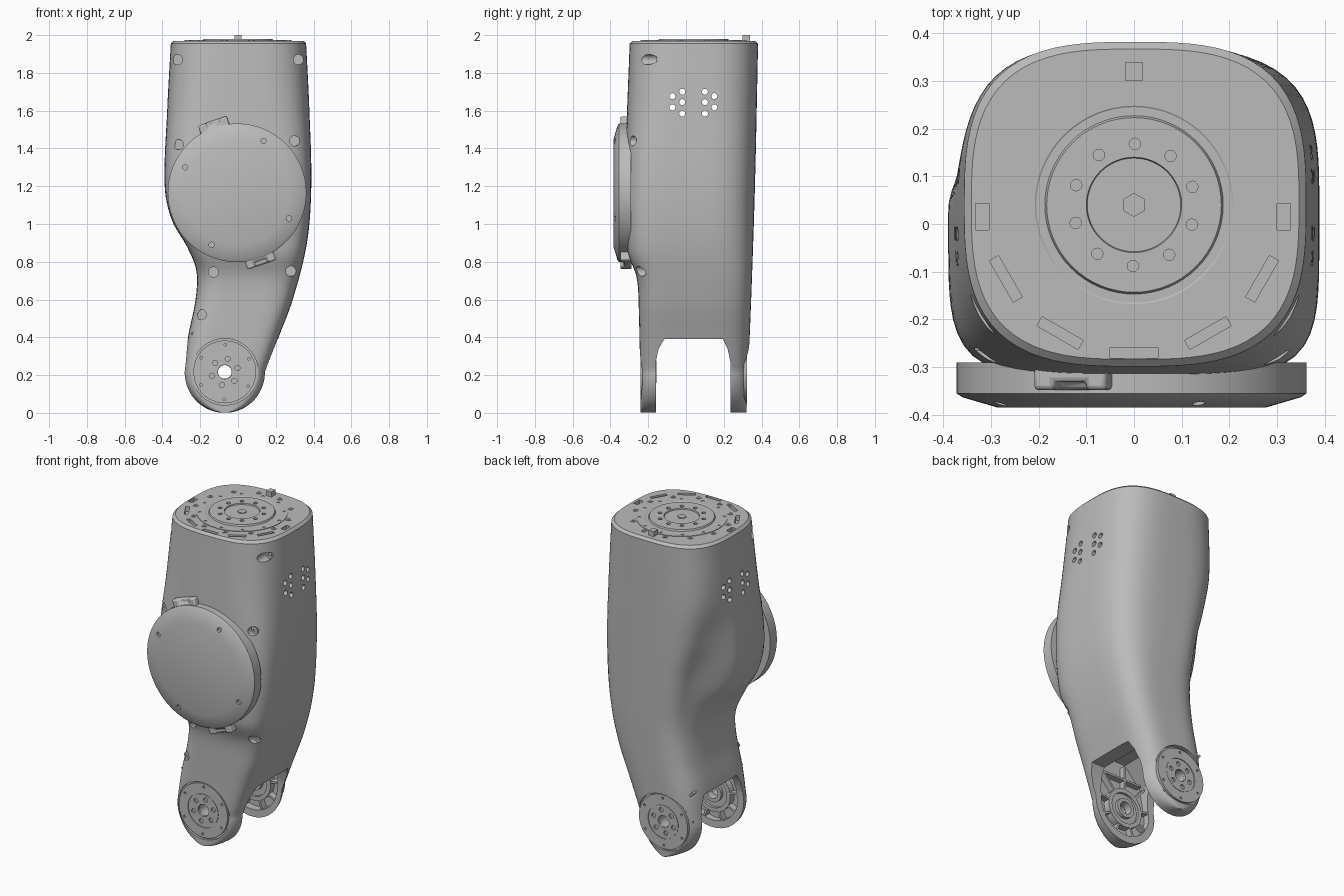
import bpy, bmesh, math
from mathutils import Vector, Matrix

cube = bpy.data.objects.get("Cube")
if cube:
    bpy.data.objects.remove(cube, do_unlink=True)

GREY = (0.5, 0.5, 0.5, 1)
grey = bpy.data.materials.new("plain_grey")
grey.use_nodes = True
grey.diffuse_color = GREY
grey.node_tree.nodes["Principled BSDF"].inputs["Base Color"].default_value = GREY

X, Y, Z = Vector((1, 0, 0)), Vector((0, 1, 0)), Vector((0, 0, 1))


def finish(name, bm):
    bmesh.ops.remove_doubles(bm, verts=bm.verts, dist=1e-5)
    bmesh.ops.recalc_face_normals(bm, faces=bm.faces)
    mesh = bpy.data.meshes.new(name)
    bm.to_mesh(mesh)
    bm.free()
    mesh.materials.append(grey)
    obj = bpy.data.objects.new(name, mesh)
    bpy.context.scene.collection.objects.link(obj)
    return obj


def bridge(bm, a, b):
    n = len(a)
    for i in range(n):
        quad = [a[i], a[(i + 1) % n], b[(i + 1) % n], b[i]]
        bm.faces.new(quad)


def lathe(name, profile, origin, axis=Z, n=48):
    """Closed (radius, height) loop turned round an axis."""
    bm = bmesh.new()
    m = Matrix.Translation(origin) @ axis.to_track_quat('Z', 'Y').to_matrix().to_4x4()
    rings = []
    for r, h in profile:
        r = max(r, 1e-4)
        rings.append([bm.verts.new(m @ Vector((r * math.cos(k * math.tau / n),
                      r * math.sin(k * math.tau / n), h))) for k in range(n)])
    for a, b in zip(rings, rings[1:] + rings[:1]):
        bridge(bm, a, b)
    return finish(name, bm)


def rod(name, r, start, length, axis=Z, n=24):
    bm = bmesh.new()
    m = Matrix.Translation(Vector(start) + axis * length / 2) @ axis.to_track_quat('Z', 'Y').to_matrix().to_4x4()
    bmesh.ops.create_cone(bm, cap_ends=True, segments=n, radius1=r, radius2=r, depth=length, matrix=m)
    return finish(name, bm)


def box(name, size, loc, angle=0, axis='Z'):
    bm = bmesh.new()
    m = Matrix.Translation(loc) @ Matrix.Rotation(angle, 4, axis) @ Matrix.Diagonal((*size, 1))
    bmesh.ops.create_cube(bm, size=1, matrix=m)
    return finish(name, bm)


def prism(name, start, end):
    bm = bmesh.new()
    a, b = ([bm.verts.new(p) for p in loop] for loop in (start, end))
    bridge(bm, a, b)
    bm.faces.new(a)
    bm.faces.new(b)
    return finish(name, bm)


def join(name, objs):
    bm = bmesh.new()
    for o in objs:
        bm.from_mesh(o.data)
        bpy.data.objects.remove(o, do_unlink=True)
    return finish(name, bm)


def cut(obj, cutters):
    tool = join("cutter", cutters)
    tool.hide_render = True
    mod = obj.modifiers.new("cut", 'BOOLEAN')
    mod.operation, mod.solver, mod.object = 'DIFFERENCE', 'EXACT', tool
    with bpy.context.temp_override(object=obj, active_object=obj):
        bpy.ops.object.modifier_apply(modifier=mod.name)
    bpy.data.objects.remove(tool, do_unlink=True)


def around(count, r, start=0):
    return [(r * math.cos(a), r * math.sin(a)) for a in
            (start + math.tau * k / count for k in range(count))]


def curve(keys, z):
    """Smooth curve through (z, value) keys."""
    slope = lambda a, b: (keys[b][1] - keys[a][1]) / (keys[b][0] - keys[a][0])
    z = min(max(z, keys[0][0]), keys[-1][0])
    i = max(k for k in range(len(keys) - 1) if keys[k][0] <= z)
    last = len(keys) - 1
    m0, m1 = (slope(max(k - 1, 0), min(k + 1, last)) for k in (i, i + 1))
    (z0, v0), (z1, v1) = keys[i], keys[i + 1]
    d = z1 - z0
    t = (z - z0) / d
    s = t * t * (3 - 2 * t)
    return v0 + (v1 - v0) * s + d * (t * (1 - t) ** 2 * m0 - t * t * (1 - t) * m1)


# Shell outline, measured up the leg
JX, JZ, JR = -0.07, 0.217, 0.217
RIGHT = [(JZ, .147), (.4, .215), (.6, .29), (.9, .365), (1.2, .388), (1.6, .378), (1.97, .36)]
LEFT = [(JZ, -.287), (.4, -.265), (.6, -.225), (.75, -.22), (.87, -.265), (1.02, -.35),
        (1.2, -.388), (1.6, -.375), (1.97, -.355)]
LEFT_BACK = [(JZ, -.287), (.4, -.265), (.6, -.22), (.8, -.2), (1.1, -.23), (1.35, -.3), (1.6, -.355), (1.97, -.355)]
FRONT = [(0, -.24), (.55, -.25), (.72, -.262), (.86, -.31), (1.3, -.32), (1.97, -.298)]
BACK = [(0, .32), (.6, .345), (1.2, .365), (1.97, .382)]
SQUARE_FRONT = [(0, 7), (.7, 5), (1.2, 5), (1.6, 3.6), (1.97, 3)]
SQUARE_BACK = [(0, 4), (1.2, 3.6), (1.97, 3)]


def section(z, inset=0, n=96):
    xr, xl, xb = (curve(k, z) for k in (RIGHT, LEFT, LEFT_BACK))
    yf, yb = curve(FRONT, z), curve(BACK, z)
    if z < JZ:
        w = math.sqrt(max(JR ** 2 - (z - JZ) ** 2, 0))
        xr, xl, xb = JX + w, JX - w, JX - w
    cx, cy = (xr + xl) / 2, (yf + yb) / 2
    pts = []
    for k in range(n):
        c, s = math.cos(k * math.tau / n), math.sin(k * math.tau / n)
        e = curve(SQUARE_BACK if s > 0 else SQUARE_FRONT, z)
        r = (abs(c) ** e + abs(s) ** e) ** (-1 / e)
        y = cy + s * r * ((yb - yf) / 2 - inset)
        t = min(max((y - .03) / .25, 0), 1)
        t = t * t * (3 - 2 * t)
        side = xr - cx if c > 0 else cx - (xl + (xb - xl) * t)
        pts.append((cx + c * r * (side - inset), y, z))
    return pts


# Lofted shell
levels = [JZ * (1 - math.cos(math.radians(a))) for a in range(5, 90, 6)]
levels += [JZ + (1.955 - JZ) * k / 60 for k in range(61)]
bm = bmesh.new()
rings = [[bm.verts.new(p) for p in section(z)] for z in levels]
rings.append([bm.verts.new((x, y, 1.97)) for x, y, z in section(1.955, .015)])
for lower, upper in zip(rings, rings[1:]):
    bridge(bm, lower, upper)
bm.faces.new(rings[0])
bm.faces.new(rings[-1])
shell = finish("leg_shell", bm)

# Fork gap and the hollow behind each fork
gap = [(-.16, -.1), (-.16, .27), (-.145, .34), (-.115, .39), (.195, .39), (.22, .34), (.235, .27), (.235, -.1)]
cut(shell, [prism("gap", [(-1, y, z) for y, z in gap], [(1, y, z) for y, z in gap])])
arch = [(JX + .172 * math.cos(a), JZ + .172 * math.sin(a)) for a in
        (math.pi + math.pi * k / 24 for k in range(25))] + [(.12, .4), (.06, .52), (-.1, .52), (-.21, .4)]
cut(shell, [prism("hollow", [(x, -.2, z) for x, z in arch], [(x, .285, z) for x, z in arch])])

# Joint recesses, axle hole, vents and screw holes
cut(shell, [rod("recess", .176, (JX, -.226, JZ), .2, -Y, 64), rod("recess", .176, (JX, .308, JZ), .2, Y, 64)])
cut(shell, [rod("axle", .036, (JX, -1, JZ), 2, Y)])
vents = [(y, z) for y in (-.02, .1) for z in (1.585, 1.645, 1.7)]
vents += [(y, z) for y in (-.072, .15) for z in (1.617, 1.677)]
cut(shell, [rod("vent", .016, (-1, y, z), 2, X, 16) for y, z in vents])
screws = [(-.32, 1.87, -.15), (.32, 1.87, -.15), (-.315, 1.42, -.26), (.3, 1.44, -.26),
          (-.13, .745, -.235), (.28, .75, -.21), (-.195, .52, -.215)]
cut(shell, [rod("screw_hole", .027, (x, y, z), 1, -Y) for x, z, y in screws])
join("shell_screws", [lathe("screw", [(.009, 0), (.009, .006), (.019, .006), (.019, 0)],
                            (x, y + .001, z), -Y, 20) for x, z, y in screws])

# Joint discs, hubs and ribs in the two forks
for name, y, inner, out in (("front", -.226, -.2, -Y), ("back", .308, .285, Y)):
    disc = lathe(name + "_joint_disc", [(.037, -.004), (.037, .012), (.1, .012), (.1, .009), (.104, .009),
                 (.104, .014), (.166, .014), (.166, -.004)], (JX, y, JZ), out, 64)
    holes = [(JX + x, JZ + z, .014) for x, z in around(6, .07, .3)]
    holes += [(JX + x, JZ + z, .007) for x, z in around(6, .145, .5)]
    cut(disc, [rod("bolt_hole", r, (x, y + out.y * .002, z), .1, out, 12) for x, z, r in holes])
    lathe(name + "_bearing", [(.038, 0), (.038, .045), (.06, .045), (.06, .025), (.095, .025),
          (.095, .04), (.12, .04), (.12, 0)], (JX, inner, JZ), -out)
    ribs = []
    for k in range(9):
        a = math.tau * k / 9 + math.pi / 2
        far = .27 if math.sin(a) > .7 else .182
        mid = (far + .11) / 2
        ribs.append(box("rib", (far - .11, .04, .012), (JX + mid * math.cos(a), inner - out.y * .018,
                        JZ + mid * math.sin(a)), -a, 'Y'))
    ribs.append(box("rib", (.27, .04, .012), (JX + .02, inner - out.y * .018, .4)))
    join(name + "_ribs", ribs)

# Round front cover with its two lugs
CX, CZ = -.005, 1.165
cover = lathe("round_cover", [(0, -.03), (.367, -.03), (.367, .035), (.355, .043), (.28, .065), (0, .065)],
              (CX, -.32, CZ), -Y, 96)
pins = [(-.28, 1.3), (.135, 1.44), (.27, 1.03), (-.14, .89)]
cut(cover, [rod("cover_hole", .014, (x, -.363, z), .1, -Y, 16) for x, z in pins])
for name, a in (("upper_lug", math.radians(109)), ("lower_lug", math.radians(-71))):
    lug = box(name, (.08, .06, .16), (CX + .363 * math.cos(a), -.318, CZ + .363 * math.sin(a)), -a, 'Y')
    bevel = lug.modifiers.new("bevel", 'BEVEL')
    bevel.width, bevel.segments = .012, 2
    cut(lug, [box("notch", (.04, .06, .07), (CX + .395 * math.cos(a), -.36, CZ + .395 * math.sin(a)), -a, 'Y')])

# Top flange: slots, stepped plate, bolts and locating pin
TY = .04
slots = [box("slot", (.1, .022, .06), (.31 * math.sin(a), TY - .31 * math.cos(a), 1.97), a)
         for a in (math.radians(d) for d in (-60, -30, 0, 30, 60))]
slots += [box("slot", (.028, .055, .06), (x, .015, 1.97)) for x in (-.318, .314)]
cut(shell, slots)
plate = lathe("top_plate", [(0, -.01), (.256, -.01), (.256, .003), (.208, .003), (.205, .001), (.187, .001),
              (.183, .01), (.1, .01), (.098, .003), (0, .003)], (0, TY, 1.97), Z, 64)
holes = [(x, y, .009) for x, y in around(12, .238, .1)] + [(x, y, .012) for x, y in around(10, .128, .3)]
cut(plate, [rod("hole", r, (x, TY + y, 1.966), .1, Z, 12) for x, y, r in holes])
join("flange_bolts", [lathe("bolt", [(.009, -.002), (.009, .003), (.017, .003), (.017, -.002)],
                            (x, TY + y, 1.97), Z, 6) for x, y in around(12, .276, math.pi / 12)])
rod("centre_bolt", .025, (0, TY, 1.97), .008, Z, 6)
box("locating_pin", (.036, .04, .04), (0, .32, 1.98))

# Smooth shading with crisp edges
for obj in bpy.context.scene.objects:
    obj.select_set(obj.type == 'MESH')
bpy.context.view_layer.objects.active = shell
bpy.ops.object.shade_smooth_by_angle(angle=math.radians(30))
